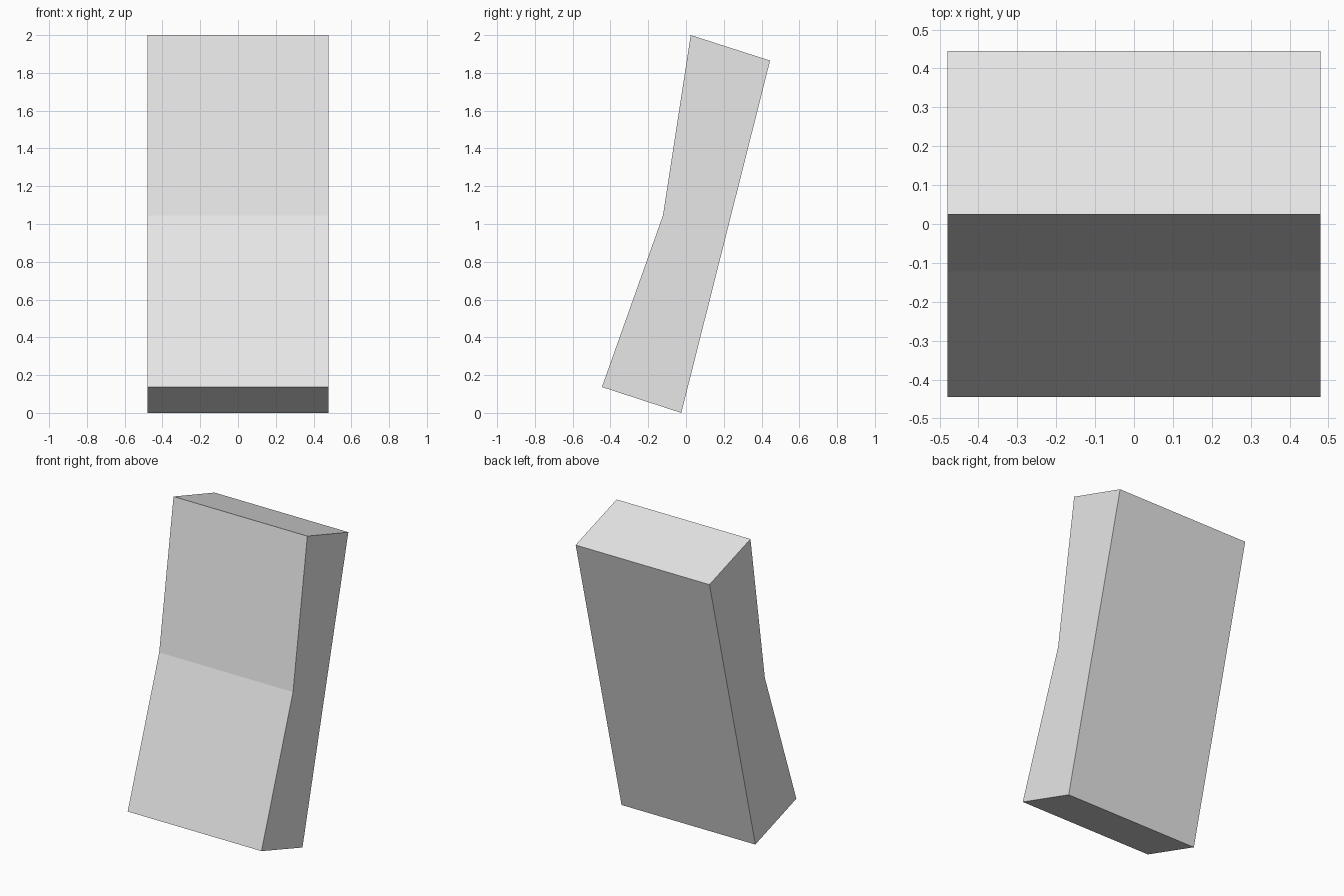
import bpy
import bmesh

cube = bpy.data.objects.get("Cube")
if cube:
    bpy.data.objects.remove(cube, do_unlink=True)

# One plain light grey
grey = bpy.data.materials.new("light_grey")
grey.use_nodes = True
colour = (0.8, 0.8, 0.8, 1.0)
grey.diffuse_color = colour
grey.node_tree.nodes["Principled BSDF"].inputs["Base Color"].default_value = colour

# Side profile (y, z): leaning slab with a shallow bend in the front
HALF_WIDTH = 0.48
profile = [(-0.025, 0.0), (0.445, 1.865), (0.025, 2.0),
           (-0.122, 1.045), (-0.445, 0.137)]

# Extrude the profile across the width
bm = bmesh.new()
side = bm.faces.new([bm.verts.new((-HALF_WIDTH, y, z)) for y, z in profile])
result = bmesh.ops.extrude_face_region(bm, geom=[side])
moved = [v for v in result["geom"] if isinstance(v, bmesh.types.BMVert)]
bmesh.ops.translate(bm, verts=moved, vec=(2 * HALF_WIDTH, 0, 0))
bmesh.ops.recalc_face_normals(bm, faces=bm.faces)

mesh = bpy.data.meshes.new("bent_slab")
bm.to_mesh(mesh)
bm.free()
mesh.materials.append(grey)
slab = bpy.data.objects.new("bent_slab", mesh)
bpy.context.collection.objects.link(slab)
